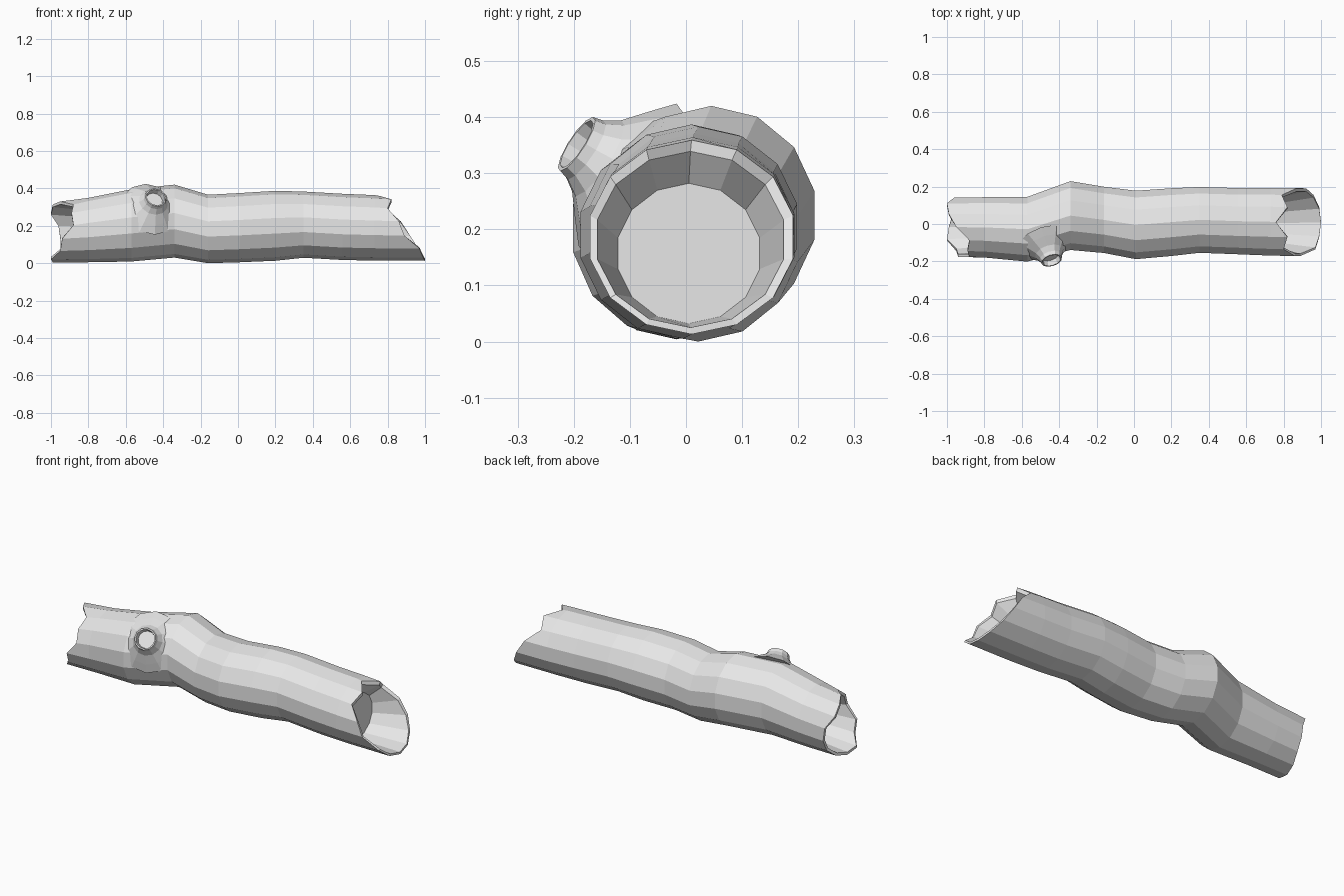
import bpy, bmesh
from math import sin, cos, tau
from mathutils import Vector

cube = bpy.data.objects.get("Cube")
if cube:
    bpy.data.objects.remove(cube, do_unlink=True)

SIDES = 14

grey = bpy.data.materials.new("plain grey")
grey.use_nodes = True
colour = (0.8, 0.8, 0.8, 1)
grey.diffuse_color = colour
grey.node_tree.nodes["Principled BSDF"].inputs["Base Color"].default_value = colour


def loft(name, rings):
    """Skin a row of closed rings and cap both ends."""
    bm = bmesh.new()
    rows = [[bm.verts.new(p) for p in ring] for ring in rings]
    for a, b in zip(rows, rows[1:]):
        n = len(a)
        for i in range(n):
            j = (i + 1) % n
            bm.faces.new((a[i], a[j], b[j], b[i]))
    bm.faces.new(rows[0])
    bm.faces.new(rows[-1])
    bmesh.ops.recalc_face_normals(bm, faces=bm.faces)
    mesh = bpy.data.meshes.new(name)
    bm.to_mesh(mesh)
    bm.free()
    mesh.materials.append(grey)
    obj = bpy.data.objects.new(name, mesh)
    bpy.context.collection.objects.link(obj)
    return obj


def trunk_ring(xs, cy, cz, ry, rz):
    """Ring across the trunk, first point on top, turning towards +y."""
    if not isinstance(xs, list):
        xs = [xs] * SIDES
    return [(x, cy + 1.02 * ry * sin(tau * i / SIDES), cz + rz * cos(tau * i / SIDES))
            for i, x in enumerate(xs)]


# Ragged broken edges, one x value per side
left_edge = [-0.95, -0.99, -1.0, -0.96, -0.95, -0.95, -0.97,
             -0.99, -1.0, -0.95, -0.94, -0.88, -0.89, -0.88]
right_edge = [0.76, 0.82, 0.79, 0.87, 0.92, 0.96, 0.99,
              1.0, 0.99, 0.97, 0.89, 0.86, 0.80, 0.82]

# Hollow trunk: left recess, outer bark, right recess
loft("hollow_trunk", [
    trunk_ring(-0.78, -0.015, 0.165, 0.125, 0.125),
    trunk_ring(left_edge, -0.017, 0.167, 0.145, 0.148),
    trunk_ring(left_edge, -0.017, 0.167, 0.16, 0.163),
    trunk_ring(-0.8, -0.018, 0.177, 0.162, 0.172),
    trunk_ring(-0.57, -0.028, 0.202, 0.174, 0.193),
    trunk_ring(-0.34, 0.045, 0.225, 0.185, 0.195),
    trunk_ring(-0.16, 0.022, 0.183, 0.178, 0.183),
    trunk_ring(0.01, -0.005, 0.19, 0.184, 0.185),
    trunk_ring(0.2, 0.01, 0.2, 0.182, 0.187),
    trunk_ring(0.35, 0.022, 0.206, 0.177, 0.177),
    trunk_ring(0.56, 0.015, 0.194, 0.178, 0.177),
    trunk_ring(0.73, 0.012, 0.189, 0.182, 0.175),
    trunk_ring(right_edge, 0.01, 0.186, 0.182, 0.173),
    trunk_ring(right_edge, 0.008, 0.182, 0.167, 0.157),
    trunk_ring(0.74, 0.005, 0.157, 0.127, 0.125),
])

# Flared branch stub with a shallow hollow
tip = Vector((-0.44, -0.195, 0.352))
axis = Vector((0.25, -0.81, 0.53)).normalized()
side = axis.cross(Vector((0, 0, 1))).normalized()
up = side.cross(axis)
STUB_SIDES = 12
profile = [(-0.12, 0.16), (-0.085, 0.122), (-0.048, 0.08), (-0.02, 0.062),
           (0, 0.057), (0, 0.05), (-0.03, 0.045)]
loft("branch_stub", [
    [tip + axis * d + r * (side * cos(tau * i / STUB_SIDES) + up * sin(tau * i / STUB_SIDES))
     for i in range(STUB_SIDES)]
    for d, r in profile
])
